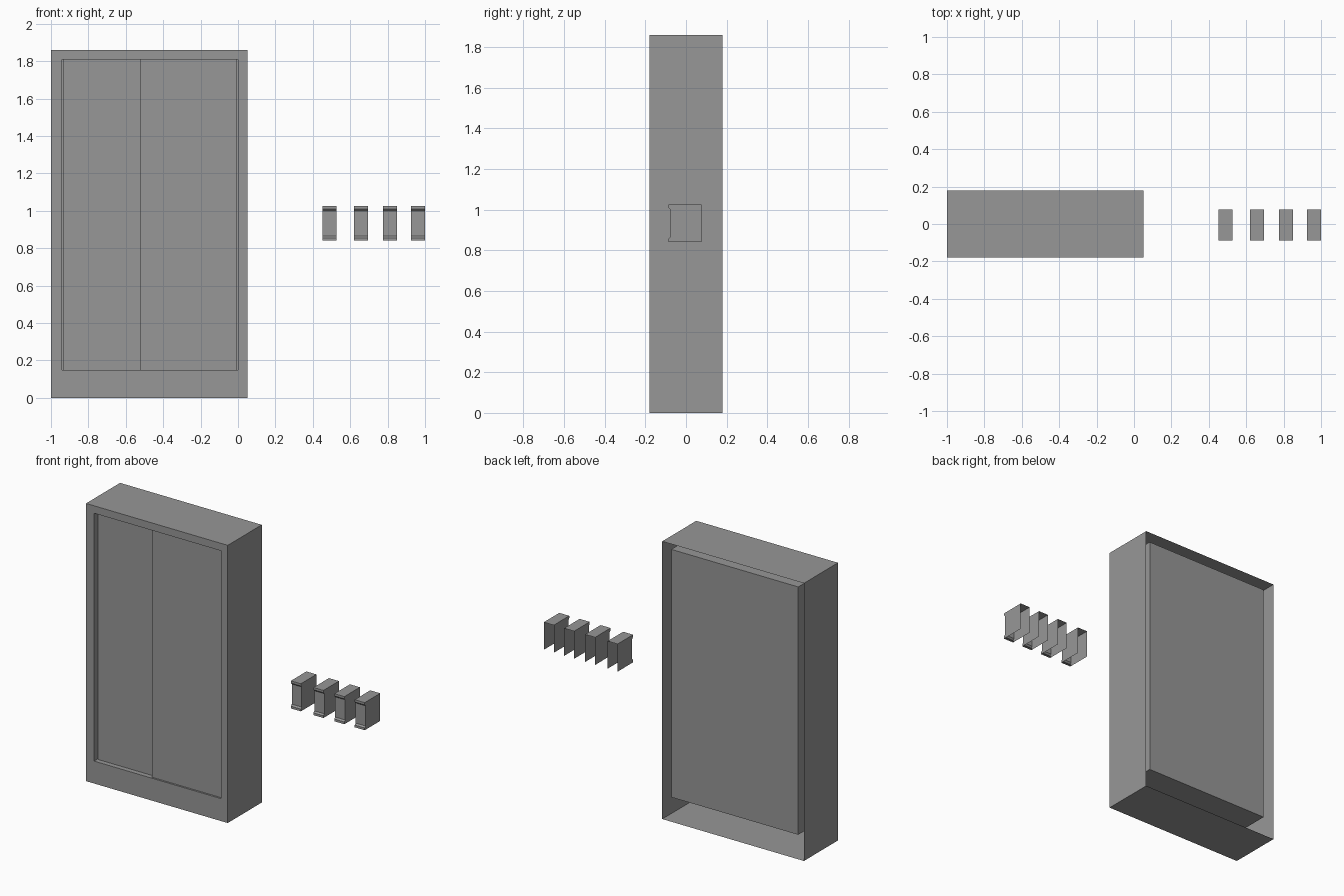
import bpy, bmesh

cube = bpy.data.objects.get("Cube")
if cube:
    bpy.data.objects.remove(cube, do_unlink=True)

# Single flat colour
grey = bpy.data.materials.new("plain_grey")
grey.use_nodes = True
COLOUR = (0.31, 0.31, 0.31, 1)
grey.diffuse_color = COLOUR
grey.node_tree.nodes["Principled BSDF"].inputs["Base Color"].default_value = COLOUR


def finish(bm, name):
    mesh = bpy.data.meshes.new(name)
    bm.to_mesh(mesh)
    bm.free()
    mesh.materials.append(grey)
    obj = bpy.data.objects.new(name, mesh)
    bpy.context.collection.objects.link(obj)
    return obj


def ring(bm, x0, x1, z0, z1, y):
    corners = ((x0, z0), (x1, z0), (x1, z1), (x0, z1))
    return [bm.verts.new((x, y, z)) for x, z in corners]


def bridge(bm, a, b):
    for i in range(4):
        j = (i + 1) % 4
        bm.faces.new((a[i], a[j], b[j], b[i]))


def box(name, x0, x1, y0, y1, z0, z1):
    bm = bmesh.new()
    front = ring(bm, x0, x1, z0, z1, y0)
    back = ring(bm, x0, x1, z0, z1, y1)
    bridge(bm, back, front)
    bm.faces.new(front)
    bm.faces.new(back[::-1])
    return finish(bm, name)


# Cabinet: open-backed shell folded into a front frame and an inner compartment
OUTER = (-1, 0.05, 0, 1.86)
INNER = (-0.94, 0, 0.15, 1.81)
bm = bmesh.new()
rings = [ring(bm, *size, y) for size, y in
         ((OUTER, 0.18), (OUTER, -0.18), (INNER, -0.18), (INNER, 0.155))]
for a, b in zip(rings, rings[1:]):
    bridge(bm, a, b)
bm.faces.new(rings[-1])
finish(bm, "cabinet_shell")

# Sliding doors, the right-hand panel in front
box("rear_sliding_door", -0.935, -0.48, -0.147, -0.13, 0.15, 1.81)
box("front_sliding_door", -0.52, -0.008, -0.168, -0.15, 0.15, 1.81)

# Handles: sheet covers with lipped fronts, open at the back and underneath
PROFILE = [(0.077, 1.025), (-0.087, 1.025), (-0.087, 1.01), (-0.078, 1.0),
           (-0.078, 0.865), (-0.087, 0.855), (-0.087, 0.84), (-0.07, 0.84)]


def handle(name, x0, x1):
    bm = bmesh.new()
    outline = PROFILE + [(PROFILE[0][0], PROFILE[-1][1])]
    left, right = ([bm.verts.new((x, y, z)) for y, z in outline] for x in (x0, x1))
    for i in range(len(PROFILE) - 1):
        bm.faces.new((left[i], left[i + 1], right[i + 1], right[i]))
    bm.faces.new(right)
    bm.faces.new(left[::-1])
    return finish(bm, name)


for i, x in enumerate((0.453, 0.62, 0.775, 0.926)):
    handle(f"handle_{i + 1}", x, x + 0.074)
